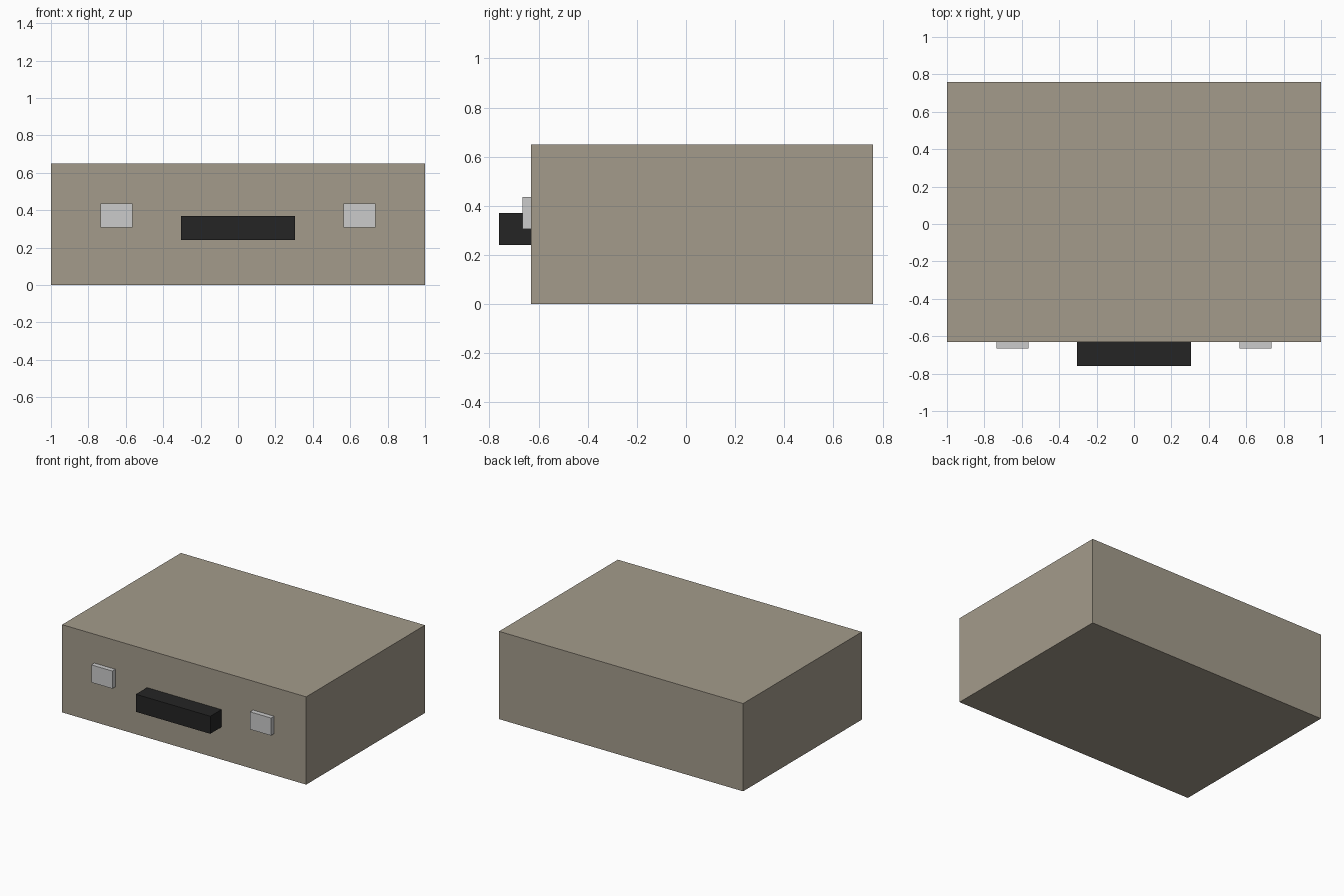
import bpy

if "Cube" in bpy.data.objects:
    bpy.data.objects.remove(bpy.data.objects["Cube"])


def material(name, rgb):
    m = bpy.data.materials.new(name)
    m.diffuse_color = (*rgb, 1)
    m.use_nodes = True
    m.node_tree.nodes["Principled BSDF"].inputs["Base Color"].default_value = m.diffuse_color
    return m


def box(name, x, y, z, mat=None):
    """Box from (min, max) ranges on each axis."""
    bpy.ops.mesh.primitive_cube_add(size=1, location=[(a + b) / 2 for a, b in (x, y, z)])
    o = bpy.context.object
    o.name = name
    o.scale = [b - a for a, b in (x, y, z)]
    bpy.ops.object.transform_apply(location=False, rotation=False, scale=True)
    if mat:
        o.data.materials.append(mat)
    return o


shell = material("shell_tan", (0.37, 0.33, 0.26))
black = material("handle_black", (0.018, 0.018, 0.018))

FRONT, BACK, SEAM, TOP = -0.63, 0.76, 0.39, 0.65

# Case: lower half and lid meeting at a flush seam
box("case_base", (-1, 1), (FRONT, BACK), (0, SEAM), shell)
box("case_lid", (-1, 1), (FRONT, BACK), (SEAM, TOP), shell)

# Carry handle
box("handle", (-0.305, 0.305), (-0.76, FRONT), (0.24, 0.37), black)

# Latches bridging the seam
for side, cx in (("left", -0.65), ("right", 0.65)):
    box(f"latch_{side}", (cx - 0.086, cx + 0.086), (-0.665, FRONT), (0.306, 0.436))
